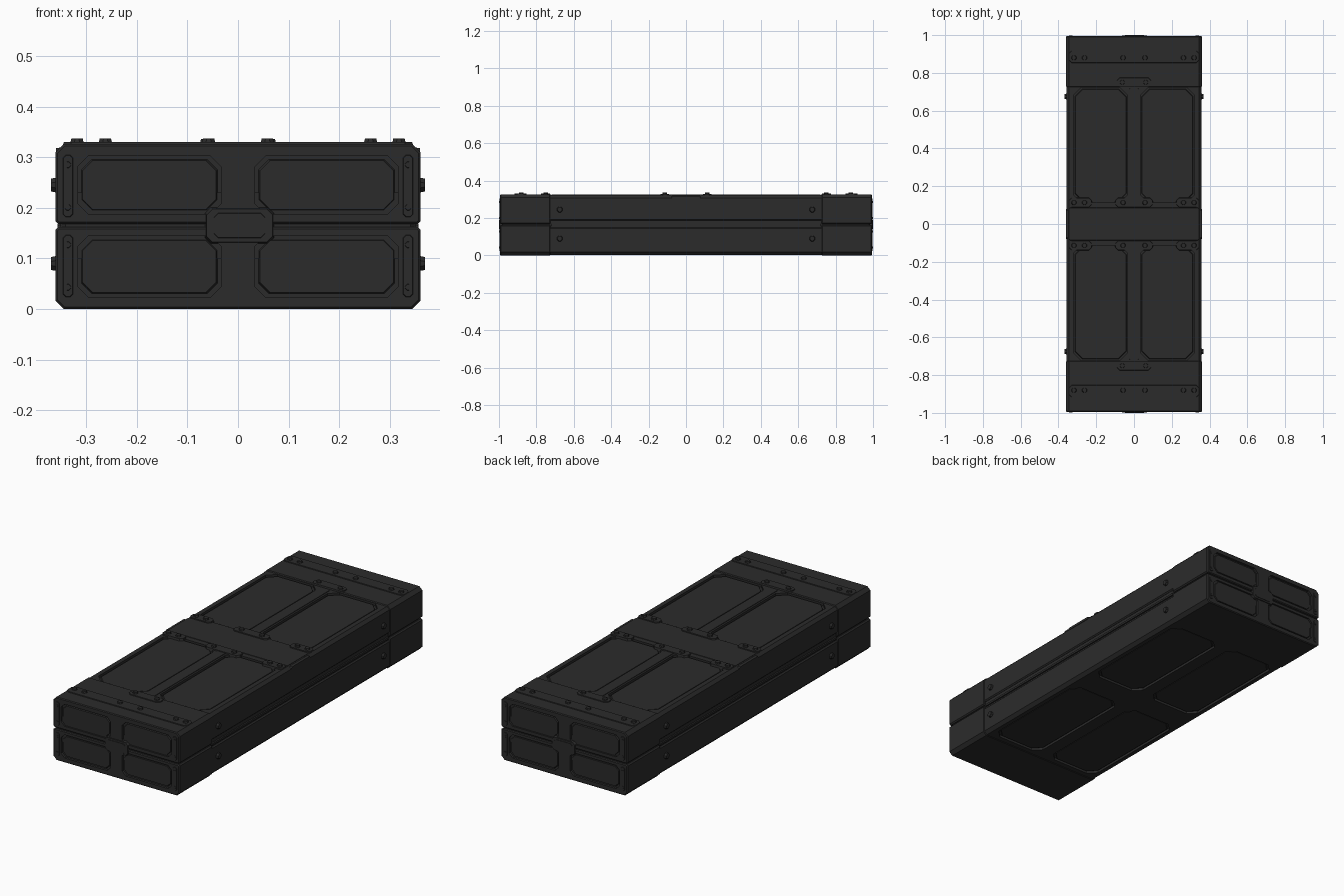
import bpy, bmesh
from mathutils import Vector

if "Cube" in bpy.data.objects:
    bpy.data.objects.remove(bpy.data.objects["Cube"], do_unlink=True)

charcoal = bpy.data.materials.new("charcoal")
charcoal.use_nodes = True
tint = (0.024, 0.024, 0.024, 1)
charcoal.diffuse_color = tint
bsdf = charcoal.node_tree.nodes["Principled BSDF"]
bsdf.inputs["Base Color"].default_value = tint
bsdf.inputs["Roughness"].default_value = 0.7

PLACE = {"z": lambda u, v, w: (u, v, w),
         "y": lambda u, v, w: (u, w, v),
         "x": lambda u, v, w: (w, u, v)}


def loft(bm, lower, upper):
    """Closed solid between two matching outlines."""
    a = [bm.verts.new(p) for p in lower]
    b = [bm.verts.new(p) for p in upper]
    faces = [bm.faces.new(a), bm.faces.new(b)]
    for i in range(len(a)):
        j = i - 1
        faces.append(bm.faces.new((a[j], a[i], b[i], b[j])))
    bmesh.ops.recalc_face_normals(bm, faces=faces)
    return faces


def plate(bm, axis, cu, cv, hu, hv, cut, w0, w1, taper=0.0):
    """Rectangle with cut corners, raised along an axis from w0 to w1."""
    def outline(inset, w):
        a, b, c = hu - inset, hv - inset, cut
        pts = [(a, b - c), (a - c, b), (c - a, b), (-a, b - c),
               (-a, c - b), (c - a, -b), (a - c, -b), (a, c - b)]
        return [PLACE[axis](cu + u, cv + v, w) for u, v in pts]
    loft(bm, outline(0, w0), outline(taper, w1))


def rivet(bm, axis, u, v, w0, w1, r=0.014):
    plate(bm, axis, u, v, r, r, r * 0.55, w0, w1, r * 0.2)


def finish(bm, name):
    mesh = bpy.data.meshes.new(name)
    bm.to_mesh(mesh)
    bm.free()
    mesh.materials.append(charcoal)
    obj = bpy.data.objects.new(name, mesh)
    bpy.context.collection.objects.link(obj)
    return obj


def shell(name, half, z0, z1, y0, y1, big, top):
    """Length of case with the outer corners cut and small bevels at its ends."""
    small = 0.006
    ct, cb = (big, small) if top else (small, big)
    prof = [(half, z0 + cb), (half, z1 - ct), (half - ct, z1), (ct - half, z1),
            (-half, z1 - ct), (-half, z0 + cb), (cb - half, z0), (half - cb, z0)]
    bm = bmesh.new()
    loft(bm, [(x, y0, z) for x, z in prof], [(x, y1, z) for x, z in prof])
    ends = [e for e in bm.edges if abs(e.verts[0].co.y - e.verts[1].co.y) < 0.001]
    bmesh.ops.bevel(bm, geom=ends, offset=0.004, segments=1, affect="EDGES")
    return finish(bm, name)


def carve(obj, cutter_bm):
    cutter = finish(cutter_bm, "panel_cutter")
    cutter.hide_render = True
    mod = obj.modifiers.new("panels", "BOOLEAN")
    mod.operation, mod.solver, mod.object = "DIFFERENCE", "EXACT", cutter
    mesh = bpy.data.meshes.new_from_object(
        obj.evaluated_get(bpy.context.evaluated_depsgraph_get()))
    obj.modifiers.clear()
    obj.data = mesh
    bpy.data.objects.remove(cutter, do_unlink=True)


def recessed_panels(obj, name, axis, spots, hu, hv, cut, surface, out):
    """Cut wells with a flat panel inside each, leaving a groove around it."""
    wells, panels = bmesh.new(), bmesh.new()
    for u, v in spots:
        plate(wells, axis, u, v, hu, hv, cut, surface - out * 0.012, surface + out * 0.02)
        plate(panels, axis, u, v, hu - 0.006, hv - 0.006, cut,
              surface - out * 0.014, surface - out * 0.005, 0.003)
    carve(obj, wells)
    finish(panels, name)


SIDES = (-1, 1)
END = 0.994

# Inner core seen in the seam and side channels
bm = bmesh.new()
plate(bm, "z", 0, 0, 0.351, 0.985, 0.01, 0.1, 0.23)
finish(bm, "seam_core")

# Middle of the lid and base, with their panels
quads = [(sx * 0.177, sy * 0.418) for sx in SIDES for sy in SIDES]
lid = shell("lid_middle", 0.358, 0.187, 0.322, -0.735, 0.735, 0.014, True)
recessed_panels(lid, "lid_panels", "z", quads, 0.143, 0.304, 0.04, 0.322, 1)
base = shell("base_middle", 0.358, 0.003, 0.15, -0.735, 0.735, 0.016, False)
recessed_panels(base, "base_panels", "z",
                [(x, y * 0.92) for x, y in quads], 0.143, 0.315, 0.04, 0.003, -1)

# End caps, upper and lower, with the end panels
for s, word in zip(SIDES, ("front", "back")):
    y0, y1 = sorted((s * 0.725, s * END))
    upper = shell(word + "_cap_upper", 0.361, 0.168, 0.326, y0, y1, 0.017, True)
    lower = shell(word + "_cap_lower", 0.361, 0.0, 0.162, y0, y1, 0.017, False)
    recessed_panels(upper, word + "_panels_upper", "y", [(-0.175, 0.245), (0.175, 0.245)],
                    0.141, 0.057, 0.02, s * END, s)
    recessed_panels(lower, word + "_panels_lower", "y", [(-0.175, 0.084), (0.175, 0.084)],
                    0.141, 0.06, 0.02, s * END, s)

    # Latch with a raised centre
    bm = bmesh.new()
    plate(bm, "y", 0.003, 0.165, 0.068, 0.036, 0.012, s * 0.985, s * 0.998, 0.003)
    plate(bm, "y", 0.003, 0.165, 0.052, 0.026, 0.008, s * 0.99, s, 0.002)
    finish(bm, word + "_latch")

    # Corner posts and their studs
    bm = bmesh.new()
    for sx in SIDES:
        for z in (0.085, 0.243):
            plate(bm, "y", sx * 0.336, z, 0.011, 0.062, 0.005, s * 0.99, s * 0.997, 0.002)
            for dz in SIDES:
                rivet(bm, "y", sx * 0.336, z + dz * 0.042, s * 0.992, s * 0.999, 0.007)
    finish(bm, word + "_corner_posts")

    # Straps across the lid
    straps, studs = bmesh.new(), bmesh.new()
    plate(straps, "z", 0, s * 0.885, 0.347, 0.034, 0.015, 0.32, 0.33, 0.003)
    plate(straps, "z", 0, s * 0.75, 0.092, 0.027, 0.014, 0.315, 0.33, 0.003)
    for cx, half in ((-0.285, 0.062), (0, 0.1), (0.285, 0.062)):
        plate(straps, "z", cx, s * 0.113, half, 0.027, 0.014, 0.312, 0.328, 0.003)
    for sx in SIDES:
        for x in (0.318, 0.262, 0.058):
            rivet(studs, "z", sx * x, s * 0.88, 0.325, 0.337)
            rivet(studs, "z", sx * x, s * 0.113, 0.32, 0.336)
        rivet(studs, "z", sx * 0.062, s * 0.75, 0.32, 0.336)
        # Side studs on lid and base
        for z in (0.245, 0.09):
            rivet(studs, "x", s * 0.675, z, sx * 0.352, sx * 0.369, 0.016)
    finish(straps, word + "_straps")
    finish(studs, word + "_studs")

# Crossing bands on the lid
bm = bmesh.new()
plate(bm, "z", 0, 0, 0.345, 0.088, 0.006, 0.315, 0.3245, 0.002)
for s in SIDES:
    plate(bm, "z", 0, s * 0.42, 0.026, 0.3, 0.004, 0.315, 0.3245, 0.002)
finish(bm, "lid_bands")

# Thin rails that frame the side channel
bm = bmesh.new()
for s in SIDES:
    plate(bm, "x", 0, 0.163, 0.724, 0.007, 0.003, s * 0.345, s * 0.357, 0.002)
    plate(bm, "x", 0, 0.312, 0.08, 0.008, 0.006, s * 0.34, s * 0.36, 0.002)
finish(bm, "side_rails")
